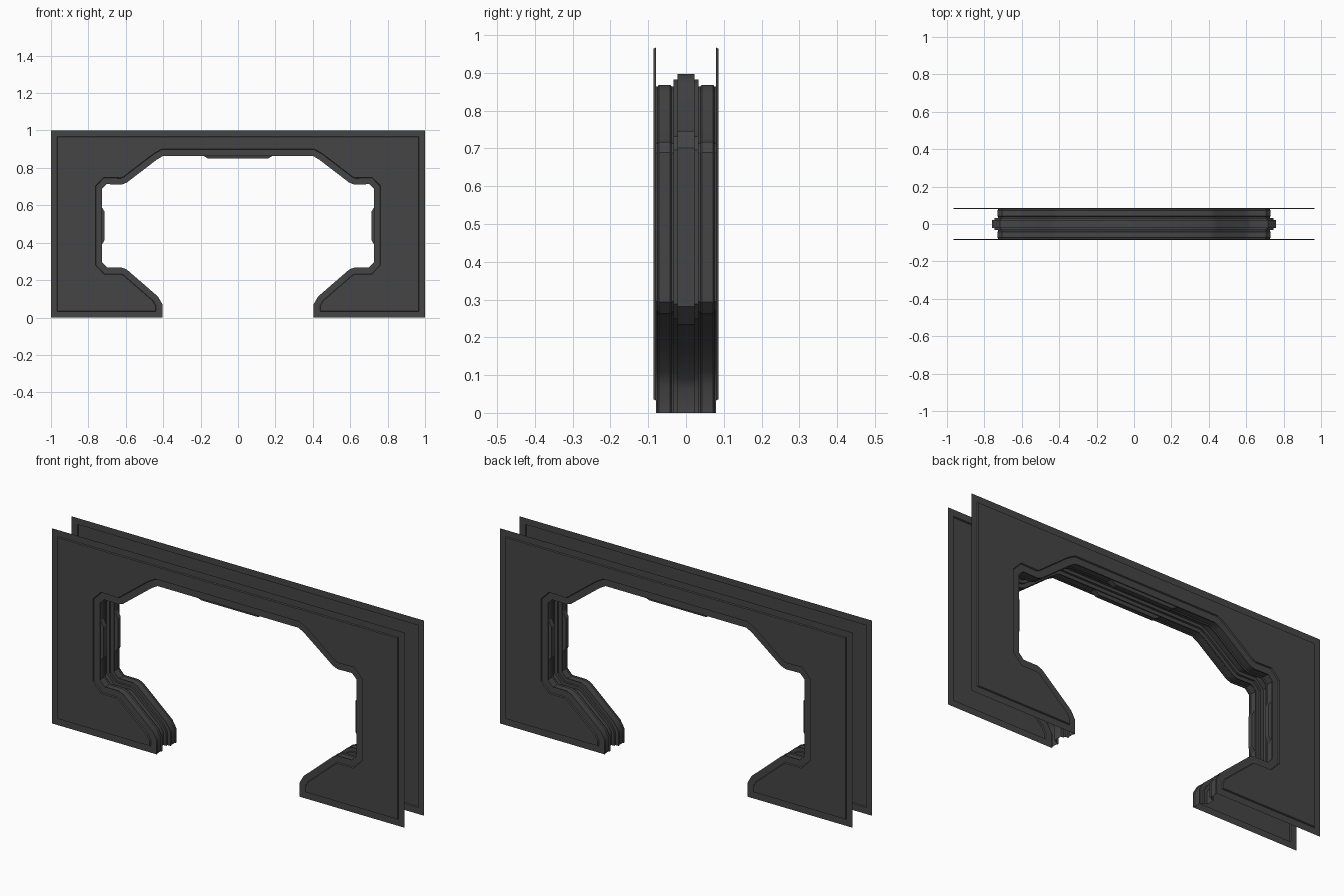
import bpy, bmesh, math
from mathutils import Vector

if "Cube" in bpy.data.objects:
    bpy.data.objects.remove(bpy.data.objects["Cube"])

dark = bpy.data.materials.new("dark_metal")
dark.diffuse_color = (0.06, 0.06, 0.06, 1)
dark.use_nodes = True
dark.node_tree.nodes["Principled BSDF"].inputs["Base Color"].default_value = dark.diffuse_color

# Opening outline (x, z): right half from the floor up, then mirrored
half = [(0.405, 0), (0.405, 0.072), (0.428, 0.112), (0.595, 0.257), (0.622, 0.267),
        (0.70, 0.267), (0.727, 0.295), (0.727, 0.688), (0.703, 0.713), (0.622, 0.711),
        (0.595, 0.721), (0.433, 0.845), (0.40, 0.864)]
opening = half + [(-x, z) for x, z in reversed(half)]
frame = opening + [(-1, 0), (-1, 1), (1, 1), (1, 0)]


def offset(pts, d, closed):
    """Mitred offset to the right of the path direction (into the frame)."""
    pts = [Vector(p) for p in pts]
    n, out = len(pts), []
    for i, p in enumerate(pts):
        dirs = []
        if closed or i > 0:
            dirs.append((p - pts[i - 1]).normalized())
        if closed or i < n - 1:
            dirs.append((pts[(i + 1) % n] - p).normalized())
        normals = [Vector((t.y, -t.x)) for t in dirs]
        m = (normals[0] + normals[-1]).normalized()
        out.append(p + m * (d / m.dot(normals[0])))
    return out


def make_object(name, verts, faces, mirror=(False, False), recalc=False):
    mesh = bpy.data.meshes.new(name)
    mesh.from_pydata(verts, [], faces)
    if recalc:
        bm = bmesh.new()
        bm.from_mesh(mesh)
        bmesh.ops.recalc_face_normals(bm, faces=bm.faces)
        bm.to_mesh(mesh)
        bm.free()
    mesh.materials.append(dark)
    ob = bpy.data.objects.new(name, mesh)
    bpy.context.collection.objects.link(ob)
    if any(mirror):
        mod = ob.modifiers.new("mirror", 'MIRROR')
        mod.use_axis = (mirror[0], mirror[1], False)
        mod.use_mirror_merge = False
    return ob


# Front and back plates: thin sheets with a raised inset panel
rings = [(0, -0.08), (0.033, -0.08), (0.036, -0.086)]
n = len(frame)
verts, faces = [], []
for d, y in rings:
    verts += [(p.x, y, p.y) for p in offset(frame, d, True)]
for r in range(len(rings) - 1):
    for i in range(n):
        j = (i + 1) % n
        a, b = r * n, (r + 1) * n
        faces.append((b + i, b + j, a + j, a + i))
faces.append(tuple(reversed(range(2 * n, 3 * n))))
make_object("wall_plates", verts, faces, (False, True))

# Channel lining the opening: stepped section (y, depth) swept along it
side = [(-0.08, 0), (-0.075, 0), (-0.072, 0.004), (-0.042, 0.004), (-0.038, 0),
        (-0.033, 0), (-0.033, 0.018), (-0.022, 0.018), (-0.022, 0.033)]
section = side + [(-y, d) for y, d in reversed(side)]
n = len(opening)
verts, faces = [], []
for y, d in section:
    verts += [(p.x, y, p.y) for p in offset(opening, d, False)]
for k in range(len(section) - 1):
    for i in range(n - 1):
        a, b = k * n + i, (k + 1) * n + i
        faces.append((a, a + 1, b + 1, b))
channel = make_object("door_channel", verts, faces)
bpy.context.view_layer.objects.active = channel
channel.select_set(True)
bpy.ops.object.shade_smooth_by_angle(angle=math.radians(30))


# Tapered pads standing out of the channel strips
def pad(name, place, half_len, mirror):
    verts = []
    for length, y0, y1, h in ((half_len, 0.043, 0.072, -0.004),
                              (half_len - 0.028, 0.046, 0.069, 0.013)):
        for s, y in ((-length, y0), (length, y0), (length, y1), (-length, y1)):
            verts.append(place(s, -y, h))
    faces = [(i, (i + 1) % 4, 4 + (i + 1) % 4, 4 + i) for i in range(4)]
    make_object(name, verts, faces + [(4, 5, 6, 7)], mirror, True)


pad("top_pads", lambda s, y, h: (s, y, 0.864 - h), 0.19, (False, True))
pad("side_pads", lambda s, y, h: (0.727 - h, y, 0.49 + s), 0.105, (True, True))
